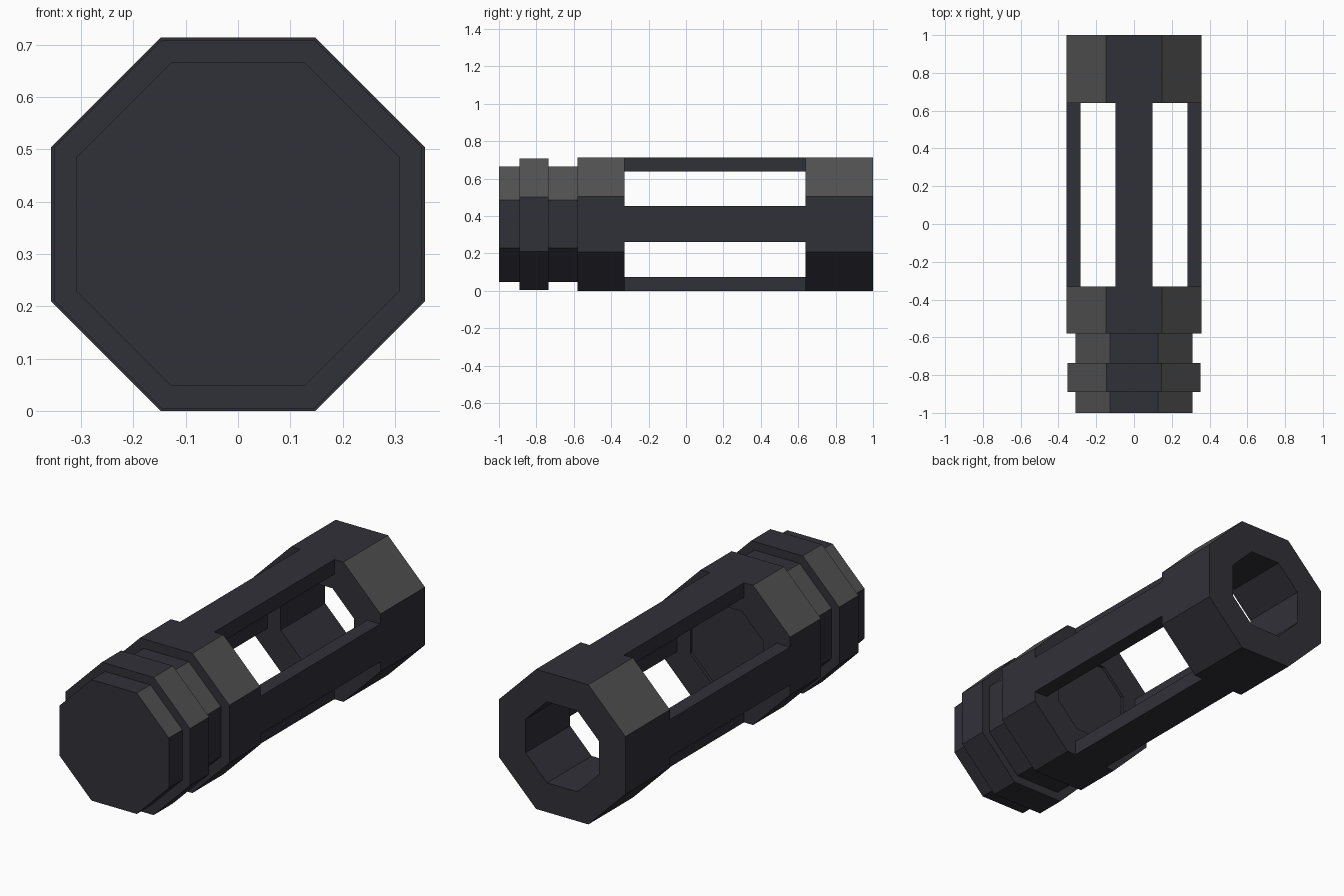
import bpy, bmesh, math
from mathutils import Matrix, Vector

if "Cube" in bpy.data.objects:
    bpy.data.objects.remove(bpy.data.objects["Cube"])

CZ = 0.357          # height of the long axis
T = math.tan(math.pi / 8)


def material(name, rgb):
    m = bpy.data.materials.new(name)
    m.diffuse_color = (*rgb, 1)
    m.use_nodes = True
    m.node_tree.nodes["Principled BSDF"].inputs["Base Color"].default_value = m.diffuse_color
    return m


DARK = material("dark_steel", (0.030, 0.030, 0.040))
GREY = material("worn_grey", (0.085, 0.085, 0.085))


def finish(name, bm):
    bmesh.ops.recalc_face_normals(bm, faces=bm.faces)
    # upper outward diagonal facets are grey, everything else dark
    for f in bm.faces:
        n = f.normal
        upper = f.calc_center_median().z > CZ
        f.material_index = int(upper and n.z > 0.5 and abs(n.x) > 0.5)
    me = bpy.data.meshes.new(name)
    bm.to_mesh(me)
    bm.free()
    me.materials.append(DARK)
    me.materials.append(GREY)
    ob = bpy.data.objects.new(name, me)
    bpy.context.collection.objects.link(ob)


def octagon_skin(name, profile, closed):
    """Skin octagons along y; profile is (y, apothem) pairs."""
    bm = bmesh.new()
    rings = []
    for y, a in profile:
        r = a / math.cos(math.pi / 8)
        angles = [math.pi / 8 + i * math.pi / 4 for i in range(8)]
        rings.append([bm.verts.new((r * math.cos(t), y, CZ + r * math.sin(t))) for t in angles])
    pairs = list(zip(rings, rings[1:]))
    if closed:
        pairs.append((rings[-1], rings[0]))
    else:
        bm.faces.new(rings[0])
        bm.faces.new(rings[-1])
    for a, b in pairs:
        for i in range(8):
            j = (i + 1) % 8
            bm.faces.new((a[i], a[j], b[j], b[i]))
    finish(name, bm)


# stepped front plug with collar, and the solid end of the cage
octagon_skin("stepped_base", [
    (-1.0, 0.309), (-0.89, 0.309), (-0.89, 0.352), (-0.735, 0.352),
    (-0.735, 0.309), (-0.58, 0.309), (-0.58, 0.357), (-0.33, 0.357),
    (-0.33, 0.207), (-0.345, 0.207)], False)

# open end ring with octagonal bore
octagon_skin("open_end_ring", [(0.64, 0.207), (0.64, 0.357), (1.0, 0.357), (1.0, 0.207)], True)

# four flat bars joining the two ends
for k, side in enumerate(("top", "left", "bottom", "right")):
    bm = bmesh.new()
    bmesh.ops.create_cube(bm, size=1)
    bmesh.ops.scale(bm, vec=(0.194, 0.97, 0.075), verts=bm.verts)
    bmesh.ops.translate(bm, vec=(0, 0.155, 0.357 - 0.0375), verts=bm.verts)
    bmesh.ops.rotate(bm, cent=(0, 0, 0), matrix=Matrix.Rotation(-k * math.pi / 2, 3, 'Y'), verts=bm.verts)
    bmesh.ops.translate(bm, vec=Vector((0, 0, CZ)), verts=bm.verts)
    finish(side + "_bar", bm)
